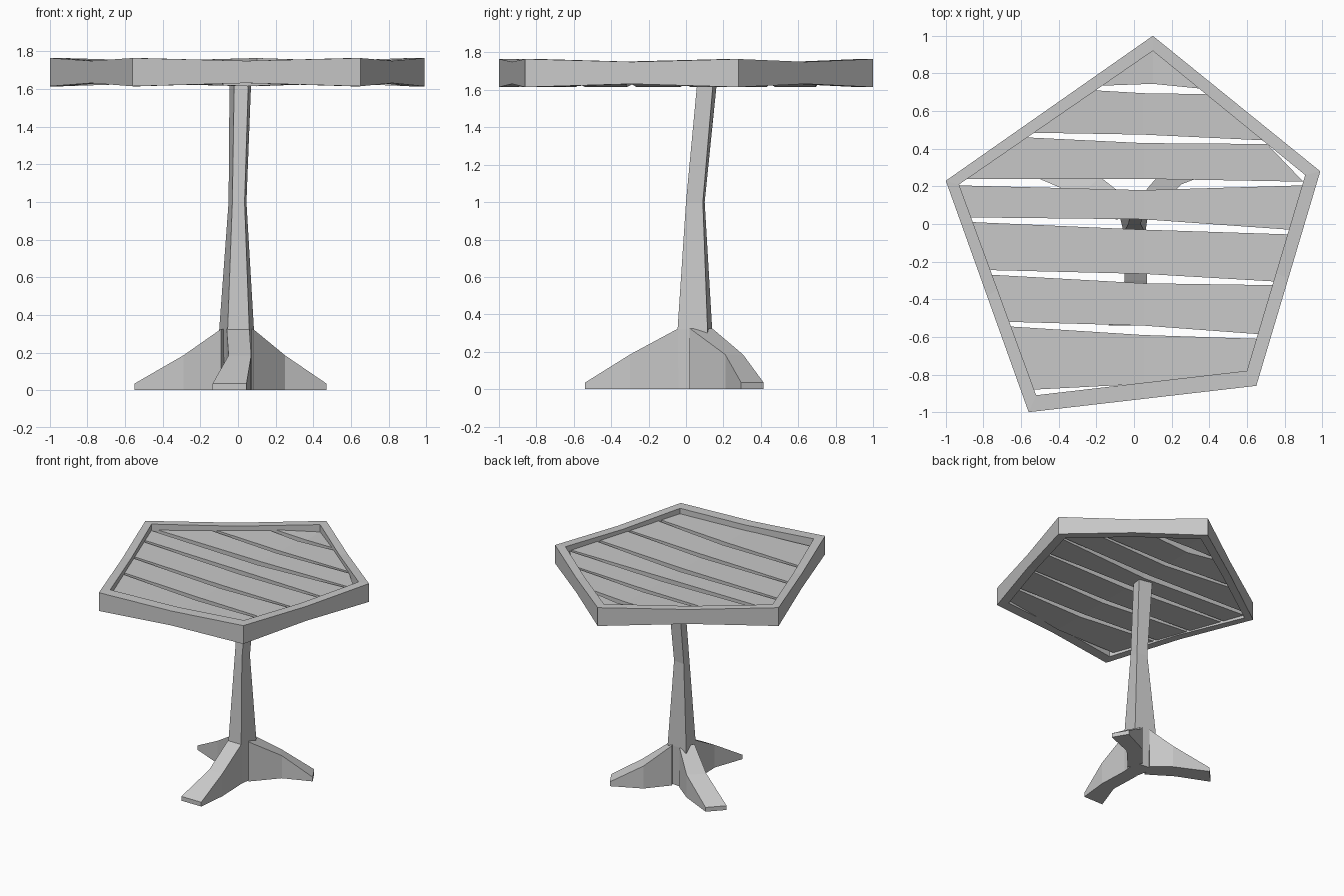
import bpy
import bmesh
from mathutils import Vector

default_cube = bpy.data.objects.get("Cube")
if default_cube:
    bpy.data.objects.remove(default_cube, do_unlink=True)

# One plain stone-grey material
grey = bpy.data.materials.new("plain_grey")
grey.use_nodes = True
colour = (0.58, 0.58, 0.58, 1)
grey.diffuse_color = colour
grey.node_tree.nodes["Principled BSDF"].inputs["Base Color"].default_value = colour


def loft(name, sections, closed=False):
    """Skin a run of cross-sections; cap both ends unless the run is closed."""
    bm = bmesh.new()
    rings = [[bm.verts.new(point) for point in section] for section in sections]
    pairs = list(zip(rings, rings[1:]))
    if closed:
        pairs.append((rings[-1], rings[0]))
    else:
        bm.faces.new(rings[0])
        bm.faces.new(rings[-1])
    for ring, following in pairs:
        count = len(ring)
        for i in range(count):
            j = (i + 1) % count
            bm.faces.new((ring[i], ring[j], following[j], following[i]))
    bmesh.ops.recalc_face_normals(bm, faces=bm.faces)
    mesh = bpy.data.meshes.new(name)
    bm.to_mesh(mesh)
    bm.free()
    mesh.materials.append(grey)
    obj = bpy.data.objects.new(name, mesh)
    bpy.context.collection.objects.link(obj)
    return obj


def block(front, back, low, high):
    """Upright four-sided section between a front and a back plan point."""
    return [(*front, low), (*back, low), (*back, high), (*front, high)]


# Table rim: uneven pentagon, pinched thinner halfway along each side
outer = [Vector(p) for p in ((0.1, 1), (-1, 0.23), (-0.56, -1), (0.65, -0.86), (0.99, 0.28))]
inner = [Vector(p) for p in ((0.1, 0.92), (-0.93, 0.21), (-0.52, -0.91), (0.6, -0.78), (0.91, 0.26))]
rim_sections = []
for i in range(len(outer)):
    j = (i + 1) % len(outer)
    rim_sections.append(block(outer[i], inner[i], 1.615, 1.765))
    middle_out = (outer[i] + outer[j]) / 2
    middle_in = (inner[i] + inner[j]) / 2
    rim_sections.append(block(middle_out, middle_in, 1.632, 1.75))
loft("table_rim", rim_sections, closed=True)


def rim_x(y, path):
    """Where the inner rim, given as a descending path, sits at height y in plan."""
    for upper, lower in zip(path, path[1:]):
        if y >= lower.y:
            return upper.lerp(lower, (upper.y - y) / (upper.y - lower.y)).x
    return path[-1].x


left_side = [inner[0], inner[1], inner[2]]
right_side = [inner[0], inner[4], inner[3]]

# Table planks: y of back edge then front edge, at the left, middle and right
planks = [
    ((0.71, 0.695, 0.69), (0.485, 0.475, 0.445)),
    ((0.46, 0.43, 0.425), (0.24, 0.24, 0.225)),
    ((0.205, 0.18, 0.205), (0.035, 0.025, -0.03)),
    ((0.01, -0.03, -0.055), (-0.245, -0.265, -0.305)),
    ((-0.27, -0.315, -0.325), (-0.52, -0.54, -0.585)),
    ((-0.545, -0.59, -0.61), (-0.88, -0.85, -0.78)),
]
for number, (back, front) in enumerate(planks, start=1):
    def edge(ys):
        return [(rim_x(ys[0], left_side), ys[0]), (0.05, ys[1]), (rim_x(ys[2], right_side), ys[2])]
    heights = ((1.64, 1.715), (1.615, 1.705), (1.64, 1.72))
    sections = [block(f, b, *h) for f, b, h in zip(edge(front), edge(back), heights)]
    loft(f"table_plank_{number}", sections)

# Back plank: a triangle tucked into the rear corner, dipping to its point
loft("table_plank_back", [
    block((-0.17, 0.735), (-0.15, 0.75), 1.64, 1.72),
    block((0.1, 0.745), (0.1, 0.92), 1.63, 1.705),
    block((0.35, 0.72), (0.33, 0.735), 1.64, 1.72),
])

# Stem: four-sided post, narrow at the middle and leaning back above it
stem_levels = [
    (0, ((-0.055, -0.04), (0.06, -0.04), (0.08, 0.11), (-0.09, 0.13))),
    (0.32, ((-0.055, -0.045), (0.06, -0.045), (0.085, 0.115), (-0.1, 0.14))),
    (1, ((-0.03, 0), (0.035, 0), (0.045, 0.09), (-0.05, 0.1))),
    (1.64, ((-0.02, 0.06), (0.055, 0.06), (0.07, 0.145), (-0.045, 0.165))),
]
loft("stem", [[(*corner, z) for corner in corners] for z, corners in stem_levels])

# Feet: each a pair of plan edges running from the stem, past a bend, to the toe
feet = {
    "front_foot": (((-0.06, -0.04), (-0.05, -0.3), (-0.135, -0.54)),
                   ((0.06, -0.04), (0.07, -0.3), (0.045, -0.54))),
    "left_foot": (((0.08, 0.02), (0.25, 0.21), (0.47, 0.295)),
                  ((0.03, 0.14), (0.17, 0.305), (0.4, 0.415))),
    "right_foot": (((-0.09, 0.02), (-0.29, 0.15), (-0.55, 0.26)),
                   ((-0.04, 0.14), (-0.18, 0.25), (-0.44, 0.375))),
}
for name, (near_edge, far_edge) in feet.items():
    tops = (0.325, 0.185, 0.035)
    loft(name, [block(n, f, 0, top) for n, f, top in zip(near_edge, far_edge, tops)])
